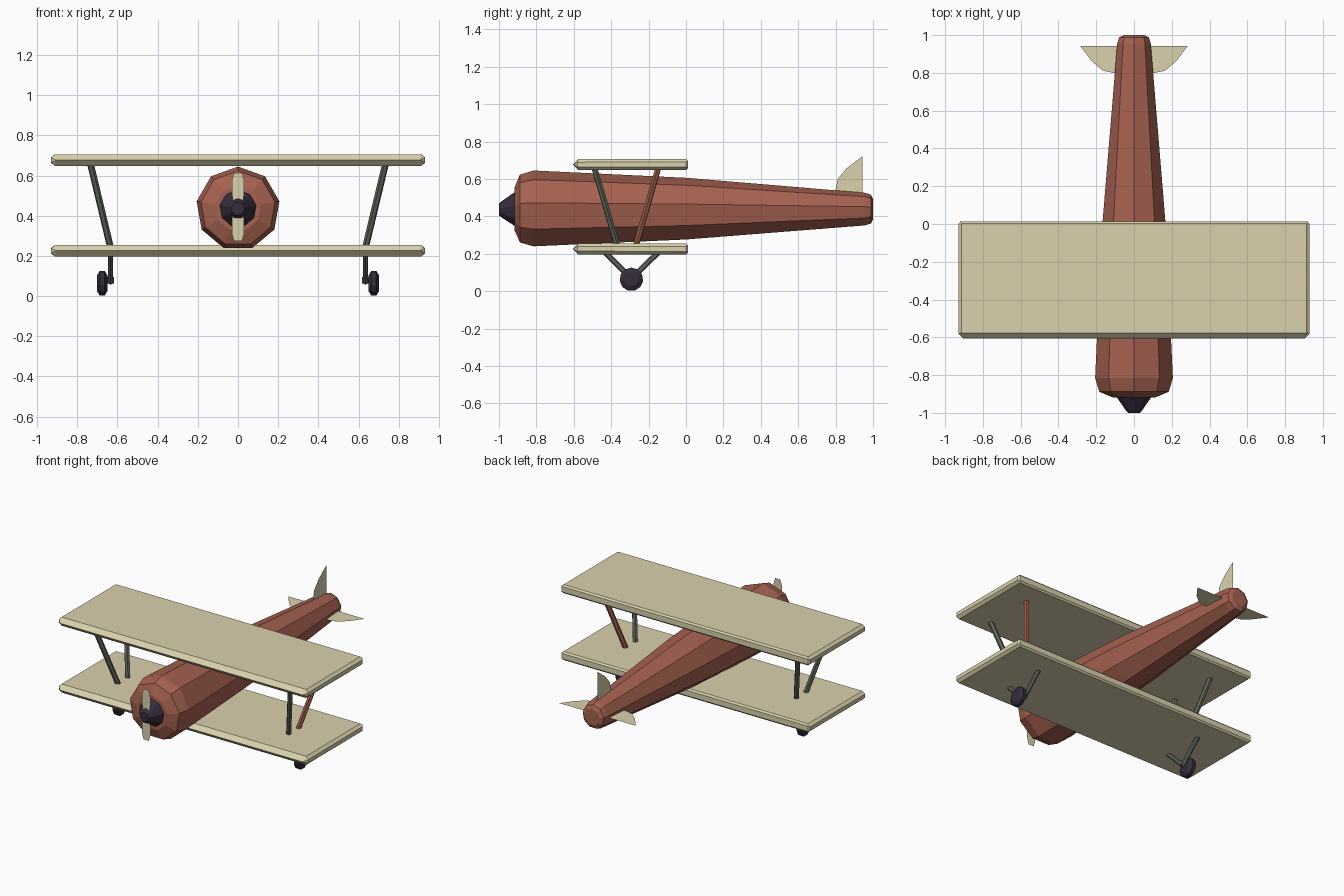
import bpy, bmesh
from math import sin, cos, pi
from mathutils import Vector

if "Cube" in bpy.data.objects:
    bpy.data.objects.remove(bpy.data.objects["Cube"])


def material(name, rgb):
    m = bpy.data.materials.new(name)
    m.diffuse_color = (*rgb, 1)
    m.use_nodes = True
    m.node_tree.nodes["Principled BSDF"].inputs["Base Color"].default_value = m.diffuse_color
    return m


CREAM = material("cream", (0.70, 0.64, 0.42))
RED = material("red_brown", (0.38, 0.12, 0.08))
DARK = material("dark", (0.035, 0.025, 0.045))
METAL = material("grey_green", (0.12, 0.14, 0.11))
AXIS_Z = 0.436


def finish(bm, name, mat, normals=True):
    if normals:
        bmesh.ops.recalc_face_normals(bm, faces=bm.faces[:])
    me = bpy.data.meshes.new(name)
    bm.to_mesh(me)
    bm.free()
    ob = bpy.data.objects.new(name, me)
    me.materials.append(mat)
    bpy.context.collection.objects.link(ob)
    return ob


def loft(name, rings, sides, mat, place):
    """Closed body from (position, radius) rings; place maps (t, u, v) to a point."""
    bm = bmesh.new()
    loops = []
    for t, r in rings:
        loops.append([bm.verts.new(place(t, r * sin(2 * pi * i / sides),
                                         r * cos(2 * pi * i / sides)))
                      for i in range(sides)])
    for a, b in zip(loops, loops[1:]):
        for i in range(sides):
            j = (i + 1) % sides
            bm.faces.new((a[i], a[j], b[j], b[i]))
    bm.faces.new(loops[0])
    bm.faces.new(loops[-1])
    return finish(bm, name, mat)


def rod(name, p, q, r, mat, sides=6):
    p, q = Vector(p), Vector(q)
    rot = (q - p).to_track_quat('Z', 'Y')
    return loft(name, [(0, r), ((q - p).length, r)], sides, mat,
                lambda t, u, v: p + rot @ Vector((u, v, t)))


def sheet(name, points, mat):
    bm = bmesh.new()
    bm.faces.new([bm.verts.new(p) for p in points])
    return finish(bm, name, mat, False)


def wing(name, z):
    bm = bmesh.new()
    for s in (-1, 1):
        bm.verts.new((s * 0.905, -0.605, z))
        for h in (-1, 1):
            for x, y, dz in ((0.912, -0.577, 0.029), (0.912, 0.002, 0.029),
                             (0.93, -0.58, 0.012), (0.93, 0.0, 0.014),
                             (0.92, 0.012, 0.018)):
                bm.verts.new((s * x, y, z + h * dz))
    bmesh.ops.convex_hull(bm, input=bm.verts[:])
    bmesh.ops.dissolve_limit(bm, angle_limit=0.02, verts=bm.verts[:], edges=bm.edges[:])
    return finish(bm, name, CREAM)


# Nine-sided fuselage and nose hub, a corner pointing up
along_y = lambda t, u, v: (u, t, AXIS_Z + v)
loft("fuselage", [(-0.918, 0.115), (-0.888, 0.187), (-0.815, 0.209), (0.0, 0.17),
                  (0.955, 0.09), (0.988, 0.08), (1.0, 0.055)], 9, RED, along_y)
loft("propeller_hub", [(-1.0, 0.033), (-0.985, 0.045), (-0.915, 0.094)], 9, DARK, along_y)

# Propeller: one flat two-ended blade
half = [(0.022, 0.0), (0.031, 0.07), (0.031, 0.13), (0.02, 0.17)]
right = [(x, z) for x, z in reversed(half)] + [(x, -z) for x, z in half[1:]]
outline = right + [(-x, z) for x, z in reversed(right)]
sheet("propeller_blade", [(x, -0.978, AXIS_Z + 0.008 + z) for x, z in outline], CREAM)

# Wings
wing("upper_wing", 0.677)
wing("lower_wing", 0.226)

# Tail surfaces share one flat outline (y, distance from the centreline)
fin = [(0.80, 0), (0.80, 0.11), (0.812, 0.165), (0.86, 0.222), (0.943, 0.285), (0.943, 0)]
sheet("tail_fin", [(0, y, AXIS_Z + d) for y, d in fin], CREAM)
for s, side in ((-1, "left"), (1, "right")):
    sheet(side + "_tailplane", [(s * d, y, AXIS_Z - 0.003) for y, d in fin], CREAM)

    # Wing struts
    rod(side + "_front_strut", (s * 0.737, -0.493, 0.67), (s * 0.633, -0.365, 0.235), 0.017, METAL)
    rod(side + "_rear_strut", (s * 0.737, -0.145, 0.67), (s * 0.633, -0.27, 0.235), 0.017,
        RED if s > 0 else METAL)

    # Landing gear legs, axle and wheel
    for y, end in ((-0.44, "front"), (-0.14, "rear")):
        rod(side + "_" + end + "_gear_leg", (s * 0.635, y, 0.215),
            (s * 0.635, -0.292, 0.068), 0.015, METAL)
    rod(side + "_axle", (s * 0.618, -0.292, 0.08), (s * 0.675, -0.292, 0.08), 0.016, METAL)
    loft(side + "_wheel", [(-0.027, 0.038), (-0.012, 0.063), (0.012, 0.063), (0.027, 0.038)],
         11, DARK, lambda t, u, v: (s * 0.676 + t, -0.292 + u, 0.063 + v))
